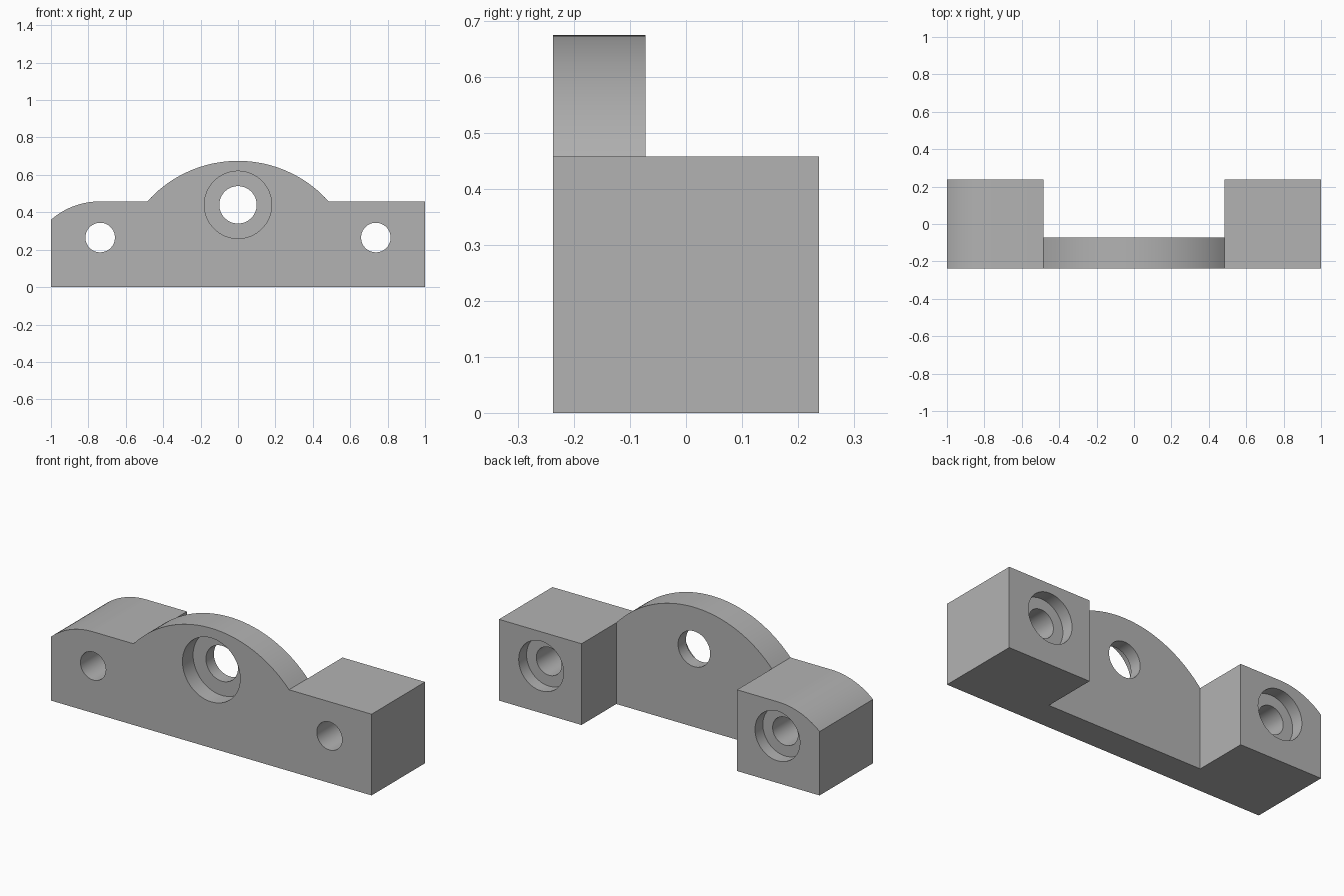
import bpy, bmesh, math
from mathutils import Matrix

cube = bpy.data.objects.get("Cube")
if cube:
    bpy.data.objects.remove(cube, do_unlink=True)

FRONT, BACK, WEB_BACK = -0.238, 0.238, -0.072
SHOULDER, TOP, ARCH_X = 0.458, 0.675, 0.485
HOLE_X, HOLE_Z = 0.737, 0.265

grey = bpy.data.materials.new("plain grey")
grey.use_nodes = True
colour = (0.45, 0.45, 0.45, 1)
grey.diffuse_color = colour
grey.node_tree.nodes["Principled BSDF"].inputs["Base Color"].default_value = colour


def add_object(name, bm):
    bmesh.ops.recalc_face_normals(bm, faces=bm.faces)
    mesh = bpy.data.meshes.new(name)
    bm.to_mesh(mesh)
    bm.free()
    mesh.materials.append(grey)
    obj = bpy.data.objects.new(name, mesh)
    bpy.context.collection.objects.link(obj)
    return obj


def prism(name, outline, y0, y1):
    """Extrude an (x, z) outline along y."""
    bm = bmesh.new()
    face = bm.faces.new([bm.verts.new((x, y0, z)) for x, z in outline])
    new = bmesh.ops.extrude_face_region(bm, geom=[face])["geom"]
    verts = [v for v in new if isinstance(v, bmesh.types.BMVert)]
    bmesh.ops.translate(bm, verts=verts, vec=(0, y1 - y0, 0))
    return add_object(name, bm)


def cylinder(name, x, z, radius, y0, y1):
    bm = bmesh.new()
    place = Matrix.Translation((x, (y0 + y1) / 2, z)) @ Matrix.Rotation(math.pi / 2, 4, 'X')
    bmesh.ops.create_cone(bm, cap_ends=True, segments=64, radius1=radius,
                          radius2=radius, depth=y1 - y0, matrix=place)
    return add_object(name, bm)


def arc(cx, top, radius, x0, x1, steps):
    """Points on the upper part of a circle whose crown is at (cx, top)."""
    xs = [x0 + (x1 - x0) * i / steps for i in range(steps + 1)]
    return [(x, top - radius + math.sqrt(radius ** 2 - (x - cx) ** 2)) for x in xs]


# Body outline: rounded right shoulder, central arch, square left shoulder
rise = TOP - SHOULDER
arch_radius = (ARCH_X ** 2 + rise ** 2) / (2 * rise)
outline = [(-1, 0)]
outline += arc(-0.74, SHOULDER, 0.394, -1, -0.74, 16)
outline += arc(0, TOP, arch_radius, -ARCH_X, ARCH_X, 48)
outline += [(1, SHOULDER), (1, 0)]
body = prism("bracket_body", outline, FRONT, BACK)

# Rear pocket between the two end blocks
pocket = [(-ARCH_X, -0.2), (-ARCH_X, 1), (ARCH_X, 1), (ARCH_X, -0.2)]
cutters = [prism("pocket_cutter", pocket, WEB_BACK, 0.5)]

# Central hole, counterbored from the front
cutters.append(cylinder("centre_hole_cutter", 0, 0.44, 0.1, -0.5, 0.5))
cutters.append(cylinder("centre_bore_cutter", 0, 0.44, 0.18, -0.5, FRONT + 0.095))

# Mounting holes, counterbored from the back
for side in (-1, 1):
    x = side * HOLE_X
    cutters.append(cylinder("mount_hole_cutter", x, HOLE_Z, 0.079, -0.5, 0.5))
    cutters.append(cylinder("mount_bore_cutter", x, HOLE_Z, 0.14, BACK - 0.07, 0.5))

bpy.ops.object.select_all(action='DESELECT')
bpy.context.view_layer.objects.active = body
body.select_set(True)
for cutter in cutters:
    cutter.hide_render = True
    cut = body.modifiers.new("cut", 'BOOLEAN')
    cut.operation = 'DIFFERENCE'
    cut.solver = 'EXACT'
    cut.object = cutter
    bpy.ops.object.modifier_apply(modifier=cut.name)
    bpy.data.objects.remove(cutter, do_unlink=True)

bpy.ops.object.shade_smooth_by_angle(angle=math.radians(25))
